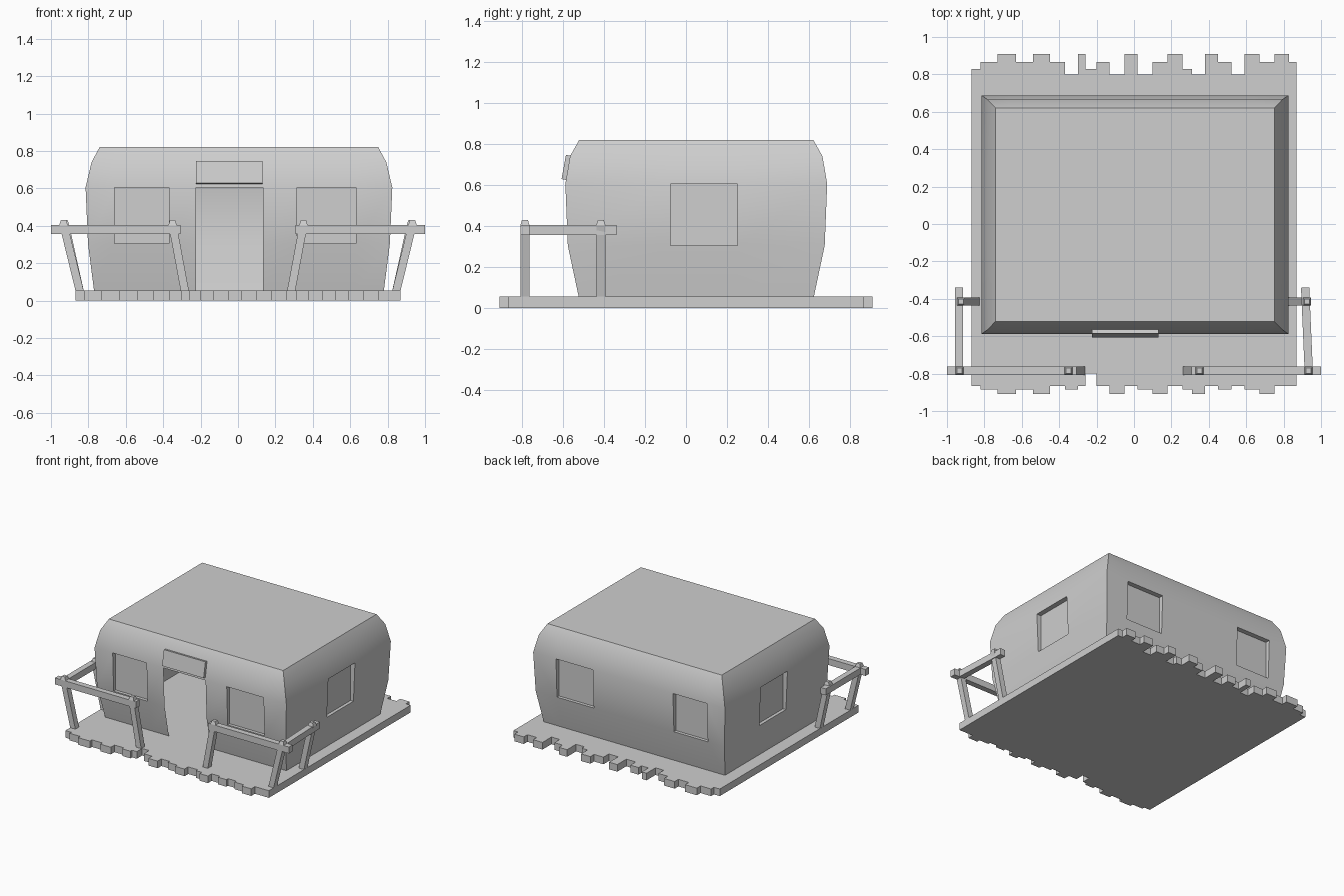
import bpy, bmesh
from math import atan2
from mathutils import Vector

if "Cube" in bpy.data.objects:
    bpy.data.objects.remove(bpy.data.objects["Cube"])

GREY = (0.62, 0.62, 0.62, 1)
grey = bpy.data.materials.new("plain grey")
grey.use_nodes = True
grey.diffuse_color = GREY
grey.node_tree.nodes["Principled BSDF"].inputs["Base Color"].default_value = GREY

DECK = 0.055  # height of the deck top


def finish(name, bm, smooth=False, recalc=True):
    bmesh.ops.remove_doubles(bm, verts=bm.verts, dist=0.0001)
    if recalc:
        bmesh.ops.recalc_face_normals(bm, faces=bm.faces)
    mesh = bpy.data.meshes.new(name)
    bm.to_mesh(mesh)
    bm.free()
    mesh.materials.append(grey)
    obj = bpy.data.objects.new(name, mesh)
    bpy.context.collection.objects.link(obj)
    if smooth:
        bpy.ops.object.select_all(action="DESELECT")
        obj.select_set(True)
        bpy.context.view_layer.objects.active = obj
        bpy.ops.object.shade_smooth_by_angle(angle=0.52)
    return obj


def box(name, centre, size, rotation=(0, 0, 0)):
    bm = bmesh.new()
    bmesh.ops.create_cube(bm, size=1)
    bmesh.ops.scale(bm, vec=size, verts=bm.verts)
    obj = finish(name, bm)
    obj.location = centre
    obj.rotation_euler = rotation
    return obj


# Deck: one slab whose front and back edges show uneven plank ends
edges = [-.87, -.82, -.73, -.63, -.54, -.45, -.37, -.3, -.26, -.2, -.13, -.05, .02,
         .1, .18, .26, .31, .38, .45, .52, .59, .67, .75, .83, .87]
reach = {"a": 0.8, "b": 0.83, "c": 0.865, "d": 0.885, "e": 0.91}
back_ends = "bcececaebcaeacebaecaecec"
front_ends = "cdedecdcacecdecdecdcdecc"


def plank_edge(ends, sign):
    points = []
    for i, letter in enumerate(ends):
        for x in edges[i:i + 2]:
            p = (x, sign * reach[letter], 0)
            if not points or points[-1] != p:
                points.append(p)
    return points


bm = bmesh.new()
outline = plank_edge(front_ends, -1) + plank_edge(back_ends, 1)[::-1]
slab = bm.faces.new([bm.verts.new(p) for p in outline])
top = bmesh.ops.extrude_face_region(bm, geom=[slab])["geom"]
bmesh.ops.translate(bm, vec=(0, 0, DECK),
                    verts=[v for v in top if isinstance(v, bmesh.types.BMVert)])
finish("deck", bm)

# House shell: bulging thin walls, given as (height, half width, half depth)
rows = [(DECK, .775, .573), (.305, .807, .626), (.605, .82, .638),
        (.74, .788, .615), (.82, .745, .57)]
CX, CY = 0.005, 0.05
front_breaks = [-.66, -.37, -.225, .135, .315, .63]
back_breaks = [-.66, -.37, .315, .63]
side_breaks = [-.075, .25]
RECESS = 0.03


def wall(bm, axis, sign, breaks, windows, door=None):
    """Grid of faces on one side; windows are set back, the door is left open."""
    def point(row, col):
        z, hx, hy = rows[row]
        along, out, ca, co = (hx, hy, CX, CY) if axis == "y" else (hy, hx, CY, CX)
        a = ([ca - along] + breaks + [ca + along])[col]
        o = co + sign * out
        return Vector((a, o, z) if axis == "y" else (o, a, z))

    inward = Vector((0, -sign, 0) if axis == "y" else (-sign, 0, 0))

    def quad(points):
        face = bm.faces.new([bm.verts.new(p) for p in points])
        face.normal_update()
        return face

    def facing_out(points):
        face = quad(points)
        if face.normal.dot(inward) > 0:
            face.normal_flip()

    for r in range(len(rows) - 1):
        for c in range(len(breaks) + 1):
            if c == door and r < 2:
                continue
            ring = [point(r, c), point(r, c + 1), point(r + 1, c + 1), point(r + 1, c)]
            if r == 1 and c in windows:
                depth = ring[0].dot(inward) + RECESS - 0.005
                pane = [p + inward * (depth - p.dot(inward)) for p in ring]
                facing_out(pane)
                middle = sum(pane, Vector()) / 4
                for i in range(4):
                    j = (i + 1) % 4
                    reveal = quad([ring[i], ring[j], pane[j], pane[i]])
                    if reveal.normal.dot(middle - reveal.calc_center_median()) < 0:
                        reveal.normal_flip()
            else:
                facing_out(ring)


bm = bmesh.new()
wall(bm, "y", -1, front_breaks, {1, 5}, door=3)
wall(bm, "y", 1, back_breaks, {1, 3})
for sign in (-1, 1):
    wall(bm, "x", sign, side_breaks, {1})
z, hx, hy = rows[-1]
bm.faces.new([bm.verts.new((CX + sx * hx, CY + sy * hy, z))
              for sx, sy in ((-1, -1), (1, -1), (1, 1), (-1, 1))])
finish("house_shell", bm, smooth=True, recalc=False)

# Blank board above the doorway
box("door_board", (-0.047, -0.583, 0.685), (0.355, 0.026, 0.12), (-0.18, 0, 0))


# Railing: leaning posts with tapered caps, and straight rails
def post(name, bottom_x, top_x, y):
    bm = bmesh.new()
    previous = None
    for x, z, half in ((bottom_x, DECK - 0.01, .022), (top_x, .405, .022), (top_x, .43, .014)):
        ring = [bm.verts.new((x + sx * half, y + sy * half, z))
                for sx, sy in ((-1, -1), (1, -1), (1, 1), (-1, 1))]
        if previous:
            for i in range(4):
                j = (i + 1) % 4
                bm.faces.new((previous[i], previous[j], ring[j], ring[i]))
        else:
            bm.faces.new(ring[::-1])
        previous = ring
    bm.faces.new(previous)
    finish(name, bm)


def rail(name, start, end):
    a, b = Vector((*start, 0.38)), Vector((*end, 0.38))
    d = b - a
    box(name, (a + b) / 2, (d.length, 0.044, 0.05), (0, 0, atan2(d.y, d.x)))


FRONT, REAR = -0.785, -0.415
for side, s in (("right", -1), ("left", 1)):
    post(side + "_inner_post", s * 0.283, s * 0.35, FRONT)
    post(side + "_corner_post", s * 0.845, s * 0.933, FRONT)
    post(side + "_rear_post", s * 0.845, s * 0.925, REAR)
    rail(side + "_front_rail", (s * 0.308, FRONT), (s * 1.0, FRONT))
rail("right_side_rail", (-0.935, -0.34), (-0.935, -0.805))
rail("left_side_rail", (0.915, -0.34), (0.935, -0.8))
